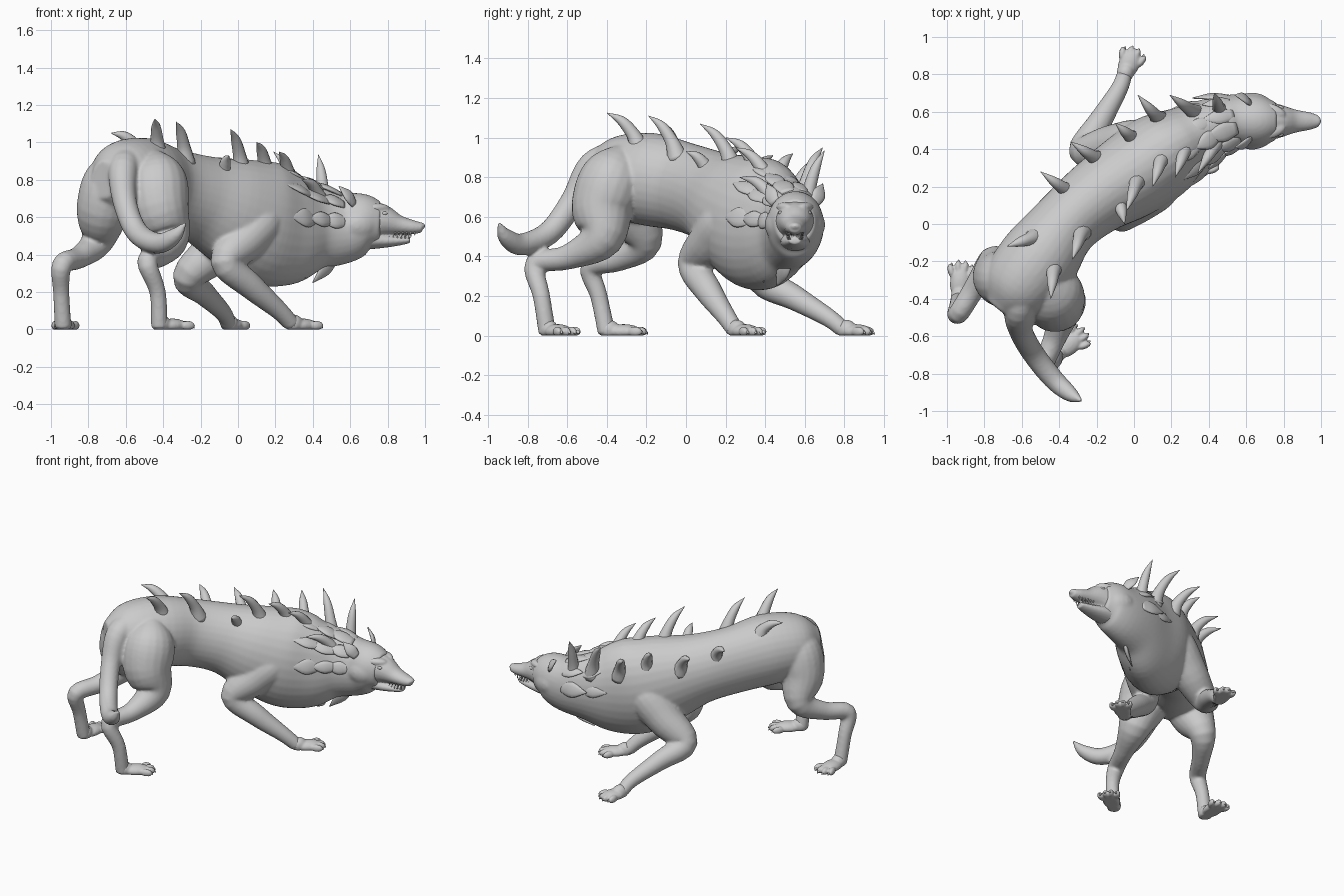
import bpy
import bmesh
import math
import random
from mathutils import Vector, Matrix

random.seed(4)
default_cube = bpy.data.objects.get("Cube")
if default_cube:
    bpy.data.objects.remove(default_cube)

UP = Vector((0, 0, 1))
hide_grey = bpy.data.materials.new("hide grey")
hide_grey.use_nodes = True
grey = (0.6, 0.6, 0.6, 1)
hide_grey.diffuse_color = grey
hide_grey.node_tree.nodes["Principled BSDF"].inputs["Base Color"].default_value = grey


def spline(points, steps):
    """Smooth interpolation through points of any dimension."""
    pts = [Vector(p) for p in points]
    pts = [pts[0] * 2 - pts[1]] + pts + [pts[-1] * 2 - pts[-2]]
    out = []
    for a, b, c, d in zip(pts, pts[1:], pts[2:], pts[3:]):
        for i in range(steps):
            t = i / steps
            out.append((b * 2 + (c - a) * t + (a * 2 - b * 5 + c * 4 - d) * t**2
                        + (b * 3 - a - c * 3 + d) * t**3) / 2)
    out.append(pts[-2])
    return out


def loft(bm, points, steps=5, sides=20, normal=UP):
    """Closed tube through (x, y, z, half width, half height) sections."""
    rows = spline(points, steps)
    centres = [Vector(r[:3]) for r in rows]
    rings, side = [], None
    for i, row in enumerate(rows):
        tangent = (centres[min(i + 1, len(rows) - 1)] - centres[max(i - 1, 0)]).normalized()
        if side is None:
            side = tangent.cross(normal)
            if side.length < 0.05:
                side = Vector((1, 0, 0))
        side = (side - tangent * side.dot(tangent)).normalized()
        top = side.cross(tangent)
        rw, rh = max(row[3], 0.001), max(row[4], 0.001)
        ring = []
        for k in range(sides):
            a = math.tau * k / sides
            ring.append(bm.verts.new(centres[i] + side * rw * math.cos(a) + top * rh * math.sin(a)))
        rings.append(ring)
    for lower, upper in zip(rings, rings[1:]):
        for k in range(sides):
            n = (k + 1) % sides
            bm.faces.new((lower[k], lower[n], upper[n], upper[k]))
    bm.faces.new(rings[0][::-1])
    bm.faces.new(rings[-1])


def round_tube(bm, points, **options):
    loft(bm, [(x, y, z, r, r) for x, y, z, r in points], **options)


def blob(bm, centre, size, turn=0.0):
    matrix = Matrix.Translation(centre) @ Matrix.Rotation(turn, 4, "Z") @ Matrix.Diagonal((*size, 1))
    bmesh.ops.create_uvsphere(bm, u_segments=20, v_segments=12, radius=1, matrix=matrix)


def finish(bm, name):
    """Flatten anything below the ground, then make the object."""
    for vert in bm.verts:
        vert.co.z = max(vert.co.z, 0)
    bmesh.ops.recalc_face_normals(bm, faces=bm.faces[:])
    mesh = bpy.data.meshes.new(name)
    bm.to_mesh(mesh)
    bm.free()
    mesh.materials.append(hide_grey)
    mesh.polygons.foreach_set("use_smooth", [True] * len(mesh.polygons))
    obj = bpy.data.objects.new(name, mesh)
    bpy.context.scene.collection.objects.link(obj)
    return obj


def blend(obj, voxel, passes):
    """Fuse overlapping forms into one smooth skin."""
    remesh = obj.modifiers.new("fuse", "REMESH")
    remesh.mode = "VOXEL"
    remesh.voxel_size = voxel
    remesh.use_smooth_shade = True
    soften = obj.modifiers.new("soften", "SMOOTH")
    soften.factor = 0.5
    soften.iterations = passes


# Torso from rump to skull, with cheeks
body = bmesh.new()
loft(body, [
    (-.72, -.46, .80, .08, .10), (-.64, -.36, .80, .19, .20),
    (-.51, -.19, .79, .215, .235), (-.375, -.01, .75, .185, .225),
    (-.21, .135, .70, .20, .235), (-.03, .25, .63, .23, .295),
    (.13, .355, .57, .235, .335), (.28, .44, .545, .195, .31),
    (.42, .515, .545, .16, .235), (.56, .55, .545, .145, .195),
    (.67, .55, .57, .14, .16), (.76, .55, .57, .10, .115)], sides=32)
for s in (-1, 1):
    blob(body, (.65, .55 + s * .07, .56), (.11, .08, .09), -s * 0.3)

# Tail
round_tube(body, [(-.58, -.33, .90, .09), (-.615, -.47, .85, .08), (-.605, -.57, .68, .064),
                  (-.54, -.69, .52, .06), (-.43, -.83, .46, .056),
                  (-.34, -.91, .50, .042), (-.28, -.945, .57, .008)])

# Limbs run from deep in the body down to the ankle
limbs = [
    [(-.62, -.30, .95, .03), (-.67, -.30, .82, .14), (-.72, -.28, .64, .145), (-.755, -.21, .47, .088),
     (-.85, -.34, .385, .06), (-.94, -.48, .345, .055), (-.945, -.44, .20, .044), (-.935, -.40, .01, .045)],
    [(-.48, -.29, .96, .03), (-.44, -.36, .82, .155), (-.42, -.42, .65, .16), (-.37, -.43, .49, .11),
     (-.42, -.60, .395, .063), (-.485, -.76, .36, .055), (-.43, -.73, .20, .044), (-.42, -.70, .01, .045)],
    [(.10, .42, .68, .03), (.03, .42, .58, .135), (-.12, .41, .42, .12), (-.265, .395, .28, .086),
     (-.18, .55, .19, .064), (-.08, .72, .09, .047), (-.05, .80, .025, .042)],
    [(.20, .27, .68, .03), (.14, .21, .59, .115), (.04, .13, .48, .115), (-.065, .04, .36, .083),
     (.07, .11, .23, .07), (.22, .20, .10, .05), (.29, .25, .025, .044)],
]
for limb in limbs:
    round_tube(body, limb)
blend(finish(body, "body"), 0.010, 6)

# Paws: palm, four spread toes and their claws
toe_tips = [(-.92, -.21, 0), (-.265, -.58, 0), (.005, .93, 0), (.42, .36, 0)]
paws, claws = bmesh.new(), bmesh.new()
for limb, tip in zip(limbs, toe_tips):
    ankle, tip = Vector((*limb[-1][:2], 0)), Vector(tip)
    forward = (tip - ankle).normalized()
    across = forward.cross(UP)
    heading = math.atan2(forward.y, forward.x)
    blob(paws, ankle + forward * .01 + UP * .03, (.055, .046, .05), heading)
    blob(paws, (ankle + tip) / 2 - forward * .01 + UP * .02, (.09, .056, .038), heading)
    for k in (-1.5, -0.5, 0.5, 1.5):
        reach = .026 if abs(k) < 1 else .045
        toe = tip - forward * reach + across * k * .036 + UP * .02
        blob(paws, toe, (.04, .019, .026), heading - k * 0.2)
        start = toe + forward * .027
        round_tube(claws, [(*start, .010), (*(start + forward * .010 - UP * .006), .006),
                           (*(start + forward * .016 - UP * .014), .001)], sides=8)
blend(finish(paws, "paws"), 0.007, 4)
finish(claws, "claws")

# Muzzle: snout, lower jaw, nose and brows
muzzle = bmesh.new()
loft(muzzle, [(.64, .55, .57, .12, .12), (.76, .55, .58, .095, .095), (.86, .55, .558, .063, .053),
              (.94, .55, .546, .047, .037), (.985, .55, .545, .032, .026)])
loft(muzzle, [(.64, .55, .49, .09, .07), (.76, .55, .475, .07, .042),
              (.86, .55, .474, .047, .026), (.92, .55, .478, .030, .016)])
blob(muzzle, (.98, .55, .553), (.022, .026, .018))
for s in (-1, 1):
    blob(muzzle, (.745, .55 + s * .055, .65), (.07, .034, .024), -s * 0.4)
blend(finish(muzzle, "muzzle"), 0.007, 5)

# Curved spines: base, then tip, leaning back along the spine
spine_ends = [
    ((-.53, -.07, .97), (-.68, -.12, 1.05)), ((-.43, -.23, .97), (-.445, -.40, 1.125)),
    ((-.28, -.04, .93), (-.33, -.19, 1.11)), ((-.35, .17, .84), (-.50, .28, .95)),
    ((-.19, .34, .78), (-.34, .44, .91)), ((.0, .45, .78), (-.10, .54, .92)),
    ((.14, .55, .74), (.02, .69, .89)), ((.33, .59, .72), (.19, .69, .95)),
    ((-.08, .12, .83), (-.05, .00, .93)), ((.02, .24, .88), (-.04, .07, 1.07)),
    ((.15, .36, .86), (.10, .20, 1.0)), ((.28, .42, .80), (.22, .25, .95)),
    ((.45, .45, .69), (.34, .27, .80)), ((.46, .60, .66), (.43, .70, .935)),
]
spines = bmesh.new()
for base, tip in spine_ends:
    base, tip = Vector(base), Vector(tip)
    lift = UP * (tip - base).length * 0.2
    round_tube(spines, [(*(base - lift * 0.9), .055), (*(base.lerp(tip, 0.2) + lift * 0.2), .036),
                        (*(base.lerp(tip, 0.55) + lift * 0.6), .025), (*tip, .001)], sides=12)
finish(spines, "back_spines")


def tuft(bm, base, tip, width, normal):
    """Leaf-shaped slab of matted fur."""
    mid = base.lerp(tip, 0.45) + normal * .008
    loft(bm, [(*base, width * 0.7, .012), (*mid, width, .014), (*tip, .003, .003)],
         steps=4, sides=12, normal=normal)


# Mane: ragged fur lying along the neck, thickest over the top
mane = bmesh.new()
collars = [((.54, .55, .545), .14, .195, 0.25), ((.43, .515, .545), .155, .23, 0.45),
           ((.32, .46, .545), .175, .28, 0.55)]
for centre, rw, rh, swing in collars:
    heading = Vector((math.cos(swing), math.sin(swing), 0))
    side = heading.cross(UP)
    for k in range(6):
        a = math.radians(10 + k * 32)
        out = side * math.cos(a) * rw + UP * math.sin(a) * rh
        normal = out.normalized()
        base = Vector(centre) + out * 0.95
        lift = random.uniform(.02, .04) + .03 * max(normal.z, 0)
        tip = base - heading * random.uniform(.14, .20) + normal * lift
        tuft(mane, base, tip, random.uniform(.035, .055), normal)
# Throat ruff
for base, tip in [((.45, .42, .50), (.36, .39, .27)), ((.52, .52, .39), (.40, .46, .25))]:
    tuft(mane, Vector(base), Vector(tip), .042, Vector((.4, -.7, -.4)).normalized())
finish(mane, "mane")

# Ears, eyes and teeth, mirrored across the head
for s, label in ((1, "left"), (-1, "right")):
    ear = bmesh.new()
    tuft(ear, Vector((.62, .55 + s * .10, .67)), Vector((.54, .55 + s * .14, .765)), .038,
         Vector((.6, s * .6, .4)).normalized())
    finish(ear, label + "_ear")
    eye = bmesh.new()
    blob(eye, (.785, .55 + s * .073, .62), (.016, .01, .01), -s * 0.4)
    finish(eye, label + "_eye")
    teeth = bmesh.new()
    for k in range(6):
        x, y = .945 - k * .021, .55 + s * (.026 + k * .003)
        size = .024 if k == 1 else .010
        round_tube(teeth, [(x, y, .522, .006), (x, y, .512 - size, .001)], steps=2, sides=8)
        round_tube(teeth, [(x - .03, y, .485, .006), (x - .03, y, .494 + size * 0.7, .001)],
                   steps=2, sides=8)
    finish(teeth, label + "_teeth")
